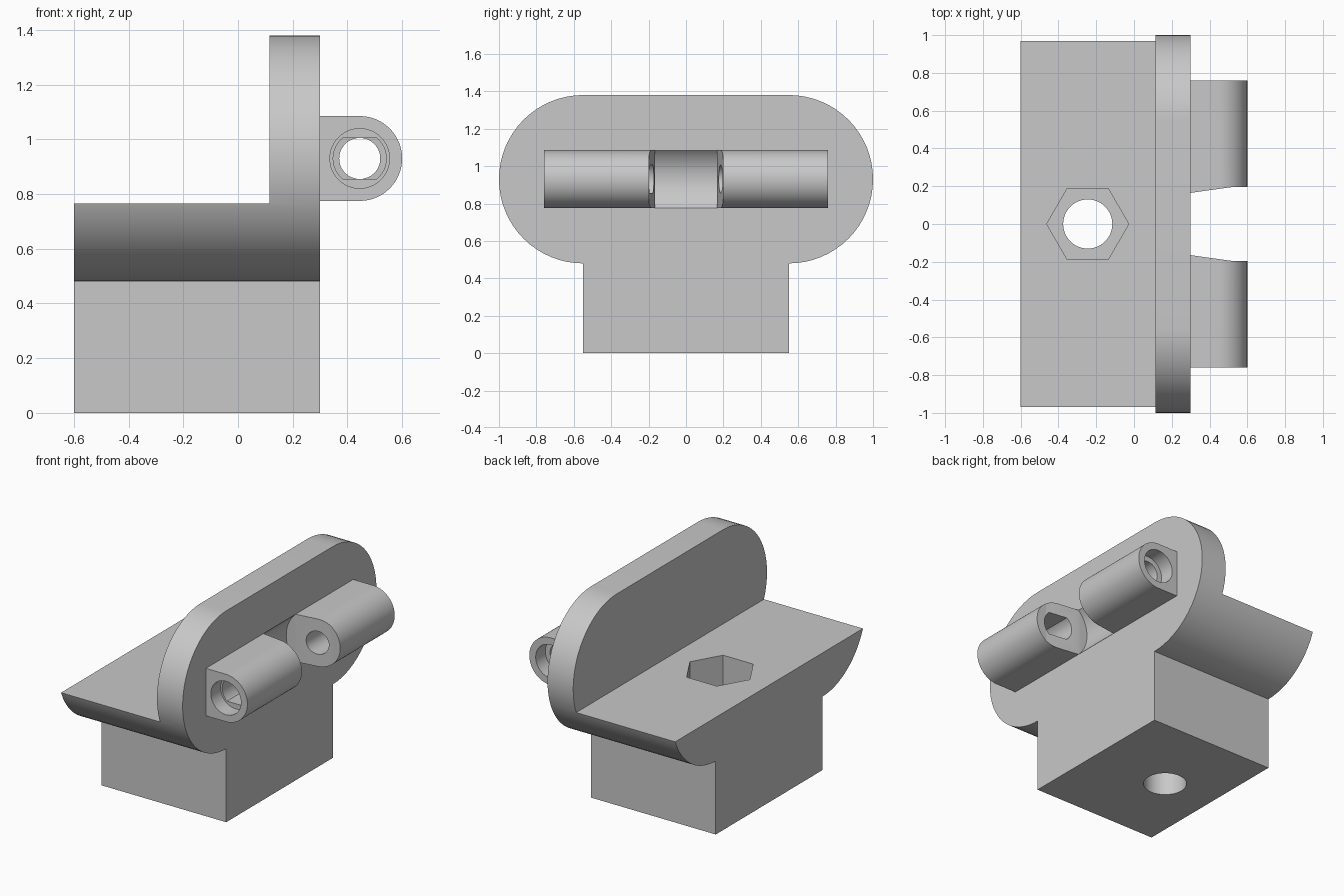
import bpy, bmesh, math

old = bpy.data.objects.get("Cube")
if old:
    bpy.data.objects.remove(old, do_unlink=True)

grey = bpy.data.materials.new("light grey")
grey.use_nodes = True
grey.diffuse_color = (0.58, 0.58, 0.58, 1)
grey.node_tree.nodes["Principled BSDF"].inputs["Base Color"].default_value = (0.58, 0.58, 0.58, 1)

PLACE = {"x": lambda u, v, w: (w, u, v),
         "y": lambda u, v, w: (u, w, v),
         "z": lambda u, v, w: (u, v, w)}


def arc(cu, cv, r, start, end, n=32):
    """Points along an arc, angles in degrees."""
    angles = [math.radians(start + (end - start) * i / n) for i in range(n + 1)]
    return [(cu + r * math.cos(a), cv + r * math.sin(a)) for a in angles]


def ring(cu, cv, r, n=64):
    return arc(cu, cv, r, 0, 360, n)[:-1]


def rect(u0, u1, v0, v1):
    return [(u0, v0), (u1, v0), (u1, v1), (u0, v1)]


def prism(name, points, axis, w0, w1):
    """Extrude a flat outline along an axis."""
    bm = bmesh.new()
    low, high = [[bm.verts.new(PLACE[axis](u, v, w)) for u, v in points] for w in (w0, w1)]
    bm.faces.new(low)
    bm.faces.new(high)
    for i in range(len(points)):
        j = (i + 1) % len(points)
        bm.faces.new((low[i], low[j], high[j], high[i]))
    bmesh.ops.recalc_face_normals(bm, faces=bm.faces)
    mesh = bpy.data.meshes.new(name)
    bm.to_mesh(mesh)
    bm.free()
    mesh.materials.append(grey)
    obj = bpy.data.objects.new(name, mesh)
    bpy.context.scene.collection.objects.link(obj)
    return obj


def select(obj):
    bpy.ops.object.select_all(action="DESELECT")
    obj.select_set(True)
    bpy.context.view_layer.objects.active = obj


def cut(obj, points, axis, w0, w1):
    """Subtract an extruded outline from an object."""
    cutter = prism("cutter", points, axis, w0, w1)
    select(obj)
    mod = obj.modifiers.new("cut", "BOOLEAN")
    mod.operation, mod.solver, mod.object = "DIFFERENCE", "EXACT", cutter
    bpy.ops.object.modifier_apply(modifier=mod.name)
    bpy.data.objects.remove(cutter, do_unlink=True)


MID, R, HALF = 0.93, 0.45, 0.55     # rounded plate: centre height, radius, half width
PIN_X = 0.445                       # hinge pin axis

# Body: rounded plate outline on a rectangular stem, with the space above the shelf removed
outline = ([(-HALF, 0), (HALF, 0)] + arc(HALF, MID, R, -90, 90)
           + arc(-HALF, MID, R, 90, 270))
body = prism("body", outline, "x", -0.6, 0.3)
cut(body, rect(-0.8, 0.115, 0.765, 1.6), "y", -1.2, 1.2)

# Hexagonal pocket and bolt hole through the shelf and stem
cut(body, ring(-0.245, 0, 0.217, 6), "z", 0.3, 1.0)
cut(body, ring(-0.245, 0, 0.13), "z", -0.1, 0.6)

# Shallow round clearance in the plate between the hinge lugs
cut(body, ring(PIN_X, MID, 0.212), "y", -0.165, 0.165)

# Hinge lugs: rounded blocks with a tapered inner face and a recessed pin bore
lug_outline = [(0.28, MID - 0.155)] + arc(PIN_X, MID, 0.155, -90, 90) + [(0.28, MID + 0.155)]
slot = arc(PIN_X, MID, 0.097, -50.6, 50.6) + arc(PIN_X, MID, 0.097, 129.4, 230.6)
for name, side, bore in (("front_lug", -1, slot), ("back_lug", 1, ring(PIN_X, MID, 0.075))):
    lug = prism(name, lug_outline, "y", side * 0.165, side * 0.76)
    wedge = [(0.3, 0.165), (0.53, 0.197), (0.7, 0.197), (0.7, 0.1), (0.3, 0.1)]
    cut(lug, [(x, side * y) for x, y in wedge], "z", 0.6, 1.2)
    cut(lug, bore, "y", side * 0.1, side * 0.7)
    cut(lug, ring(PIN_X, MID, 0.109), "y", side * 0.66, side * 0.85)
    select(lug)
    bpy.ops.object.shade_smooth_by_angle(angle=math.radians(25))

select(body)
bpy.ops.object.shade_smooth_by_angle(angle=math.radians(25))
